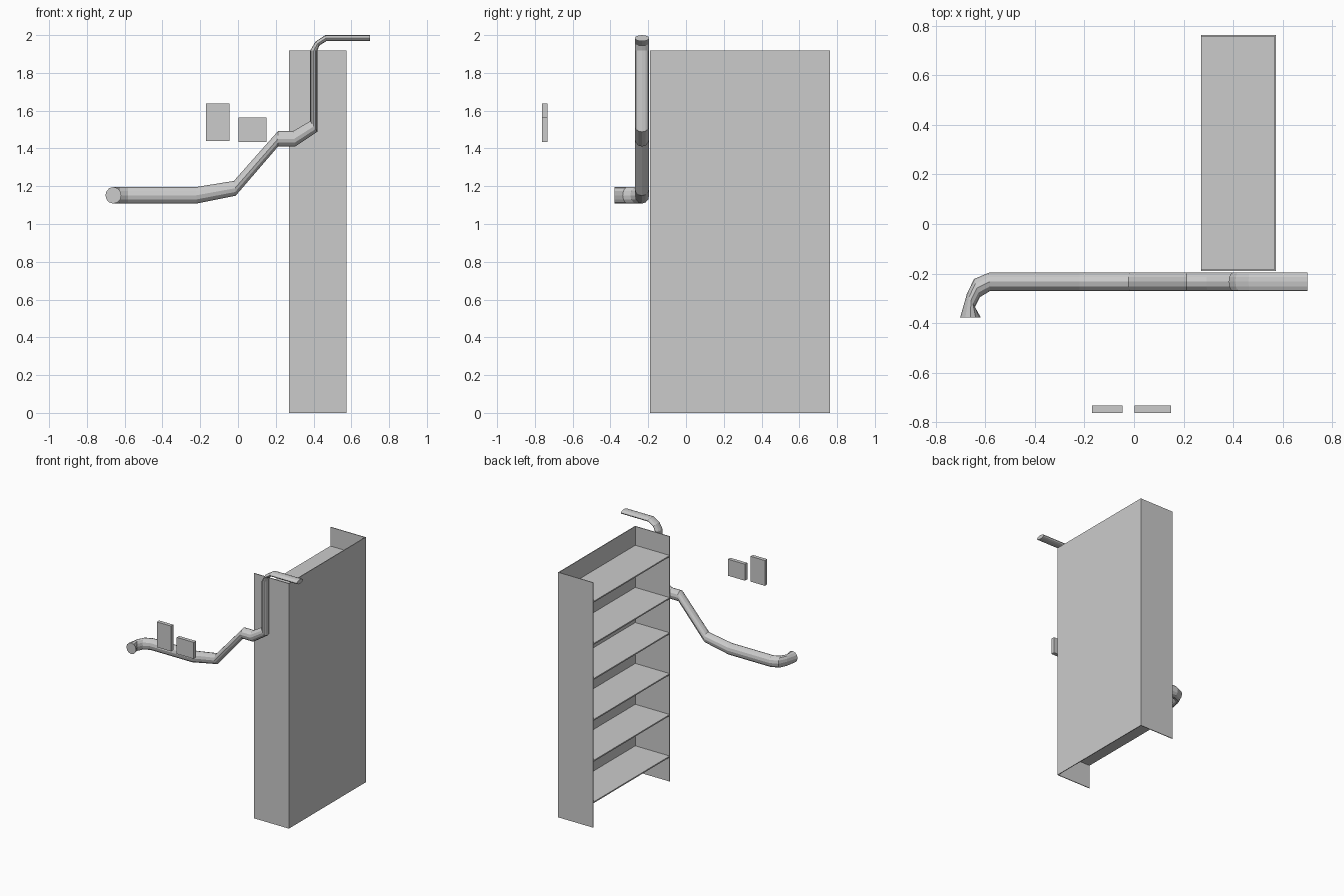
import bpy, bmesh, math
from mathutils import Vector

if "Cube" in bpy.data.objects:
    bpy.data.objects.remove(bpy.data.objects["Cube"])


def finish(name, bm):
    bmesh.ops.recalc_face_normals(bm, faces=bm.faces)
    mesh = bpy.data.meshes.new(name)
    bm.to_mesh(mesh)
    bm.free()
    obj = bpy.data.objects.new(name, mesh)
    bpy.context.collection.objects.link(obj)
    return obj


def box(name, x, y, z):
    bm = bmesh.new()
    bmesh.ops.create_cube(bm, size=1)
    for v in bm.verts:
        v.co = [(a + b) / 2 + c * (b - a) for c, (a, b) in zip(v.co, (x, y, z))]
    return finish(name, bm)


# Tall open bookcase, its back panel facing +x
X0, X1, Y0, Y1, H, T = 0.27, 0.574, -0.19, 0.762, 1.918, 0.006
box("bookcase_back", (X1 - T, X1), (Y0, Y1), (0, H))
box("bookcase_side_front", (X0, X1 - T), (Y0, Y0 + T), (0, H))
box("bookcase_side_rear", (X0, X1 - T), (Y1 - T, Y1), (0, H))
for i, z in enumerate((0.19, 0.515, 0.835, 1.155, 1.43, 1.76)):
    box(f"shelf_{i + 1}", (X0, X1 - T), (Y0 + T, Y1 - T), (z, z + 0.01))

# Two floating plaques
box("plaque_tall", (-0.17, -0.046), (-0.762, -0.733), (1.44, 1.638))
box("plaque_short", (0.003, 0.15), (-0.762, -0.733), (1.434, 1.563))

# Bent pipe: each ring is a centre and two half-axes
rings = []
YC, YH, ZC, ZH = -0.233, 0.038, 1.152, 0.044
# Flared mouth and bend, as outer/inner points in plan
for o, i in (((-0.702, -0.378), (-0.618, -0.378)),
             ((-0.675, -0.283), (-0.642, -0.335)),
             ((-0.646, -0.222), (-0.622, -0.295)),
             ((-0.582, YC + YH), (-0.582, YC - YH))):
    o, i = Vector((*o, ZC)), Vector((*i, ZC))
    rings.append(((o + i) / 2, (o - i) / 2, Vector((0, 0, ZH))))
# Run along the front, as upper/lower points in elevation
for u, l in (((-0.22, 1.196), (-0.22, 1.108)),
             ((-0.022, 1.228), (-0.012, 1.150)),
             ((0.212, 1.492), (0.212, 1.410)),
             ((0.292, 1.492), (0.303, 1.410)),
             ((0.382, 1.545), (0.420, 1.488)),
             ((0.382, 1.918), (0.420, 1.918)),
             ((0.410, 1.965), (0.431, 1.945)),
             ((0.463, 2.0), (0.468, 1.968)),
             ((0.70, 2.0), (0.70, 1.968))):
    u, l = Vector((u[0], YC, u[1])), Vector((l[0], YC, l[1]))
    rings.append(((u + l) / 2, Vector((0, YH, 0)), (u - l) / 2))

N = 12
bm = bmesh.new()
loops = [[bm.verts.new(c + a * math.cos(k * math.tau / N) + b * math.sin(k * math.tau / N))
          for k in range(N)] for c, a, b in rings]
for p, q in zip(loops, loops[1:]):
    for k in range(N):
        bm.faces.new((p[k], p[(k + 1) % N], q[(k + 1) % N], q[k]))
bm.faces.new(loops[0])
bm.faces.new(loops[-1])
finish("bent_pipe", bm)
